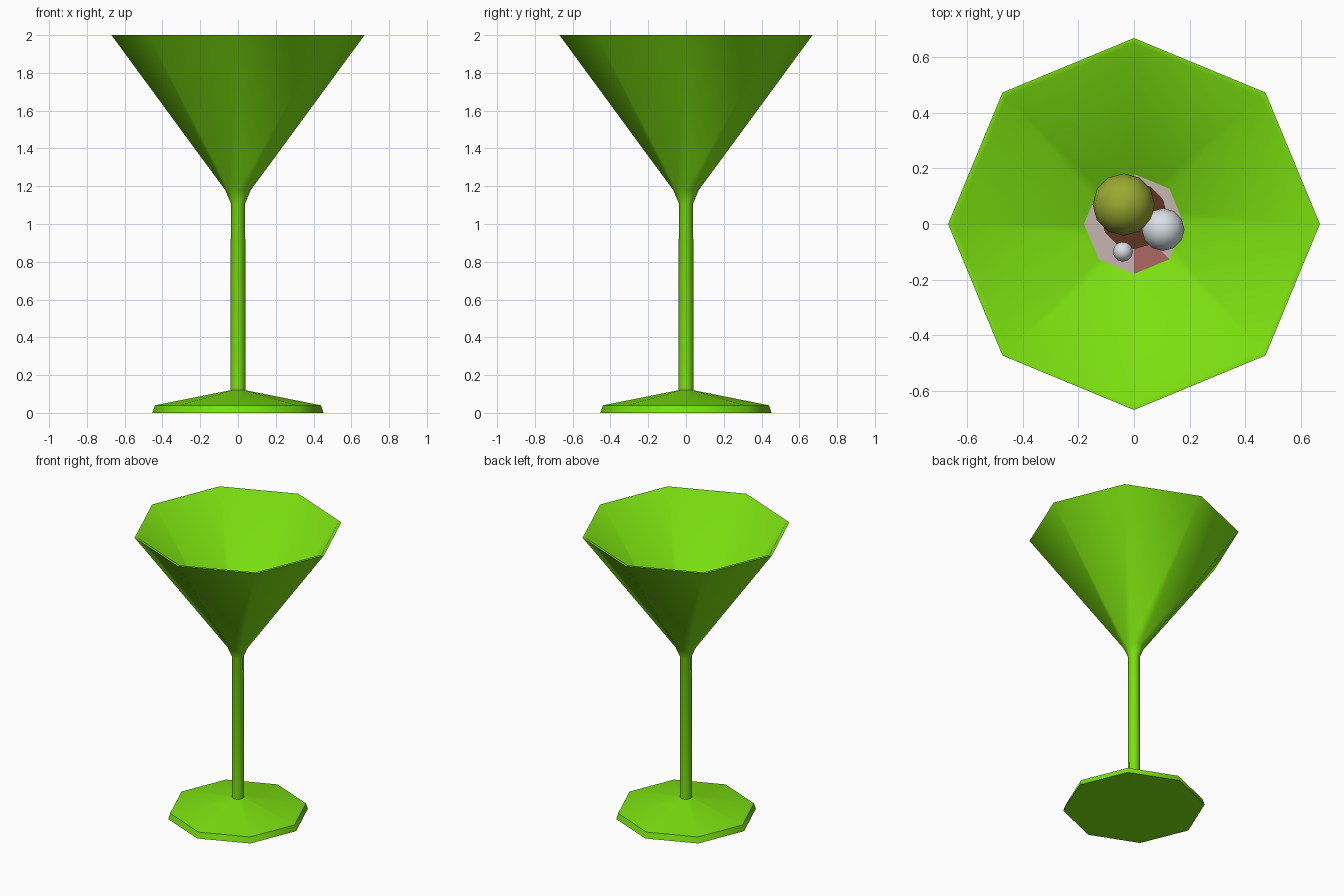
import bpy, bmesh, math
from mathutils import Matrix

if "Cube" in bpy.data.objects:
    bpy.data.objects.remove(bpy.data.objects["Cube"])

SIDES = 8


def material(name, rgb):
    m = bpy.data.materials.new(name)
    m.diffuse_color = (*rgb, 1)
    m.use_nodes = True
    m.node_tree.nodes["Principled BSDF"].inputs["Base Color"].default_value = m.diffuse_color
    return m


GREEN = material("lime green", (0.20, 0.75, 0.005))
OLIVE = material("olive green", (0.32, 0.40, 0.03))
WHITE = material("pale white", (0.70, 0.75, 0.80))
CREAM = material("pinkish cream", (0.56, 0.46, 0.44))
PINK = material("dusty pink", (0.42, 0.14, 0.12))
BROWN = material("dark brown", (0.11, 0.035, 0.015))


def finish(name, bm, mats, smooth_angle=60):
    bmesh.ops.recalc_face_normals(bm, faces=bm.faces)
    me = bpy.data.meshes.new(name)
    bm.to_mesh(me)
    bm.free()
    ob = bpy.data.objects.new(name, me)
    bpy.context.collection.objects.link(ob)
    for m in mats:
        me.materials.append(m)
    bpy.ops.object.select_all(action='DESELECT')
    ob.select_set(True)
    bpy.context.view_layer.objects.active = ob
    bpy.ops.object.shade_smooth_by_angle(angle=math.radians(smooth_angle))
    return ob


def lathe(name, profile, mats, sides=SIDES, centre=(0, 0)):
    """Closed revolved shell; both ends are capped."""
    bm = bmesh.new()
    rings = []
    for r, z in profile:
        rings.append([bm.verts.new((centre[0] + r * math.cos(2 * math.pi * i / sides),
                                    centre[1] + r * math.sin(2 * math.pi * i / sides), z))
                      for i in range(sides)])
    for a, b in zip(rings, rings[1:]):
        for i in range(sides):
            j = (i + 1) % sides
            bm.faces.new((a[i], a[j], b[j], b[i]))
    bm.faces.new(rings[0])
    bm.faces.new(rings[-1])
    return finish(name, bm, mats)


def ball(name, loc, r, mat):
    bm = bmesh.new()
    bmesh.ops.create_uvsphere(bm, u_segments=12, v_segments=8, radius=r,
                              matrix=Matrix.Translation(loc))
    return finish(name, bm, [mat])


# Glass: foot, stem, flared bowl and its inner wall
lathe("cocktail_glass", [
    (0.453, 0.0), (0.44, 0.04), (0.04, 0.12), (0.038, 1.11), (0.068, 1.18),
    (0.67, 2.0), (0.65, 2.0), (0.07, 1.21)], [GREEN])

# Drink surface low in the bowl, with pink wedges
drink = lathe("drink", [(0.16, 1.33), (0.18, 1.36)], [CREAM, PINK])
bm = bmesh.new()
bm.from_mesh(drink.data)
top = [f for f in bm.faces if len(f.verts) == SIDES and f.calc_center_median().z > 1.35]
for f in bmesh.ops.poke(bm, faces=top)["faces"]:
    c = f.calc_center_median()
    wedge = int(math.degrees(math.atan2(c.y, c.x)) % 360 // 45)
    f.material_index = 1 if wedge in (2, 6) else 0
bm.to_mesh(drink.data)
bm.free()

# Dark patch and garnishes resting on the drink
lathe("dark_swirl", [(0.12, 1.361), (0.12, 1.366)], [BROWN], 12, (0, 0.03))
ball("olive", (-0.037, 0.07, 1.45), 0.112, OLIVE)
ball("large_pearl", (0.105, -0.02, 1.42), 0.077, WHITE)
ball("small_pearl", (-0.04, -0.1, 1.39), 0.036, WHITE)
